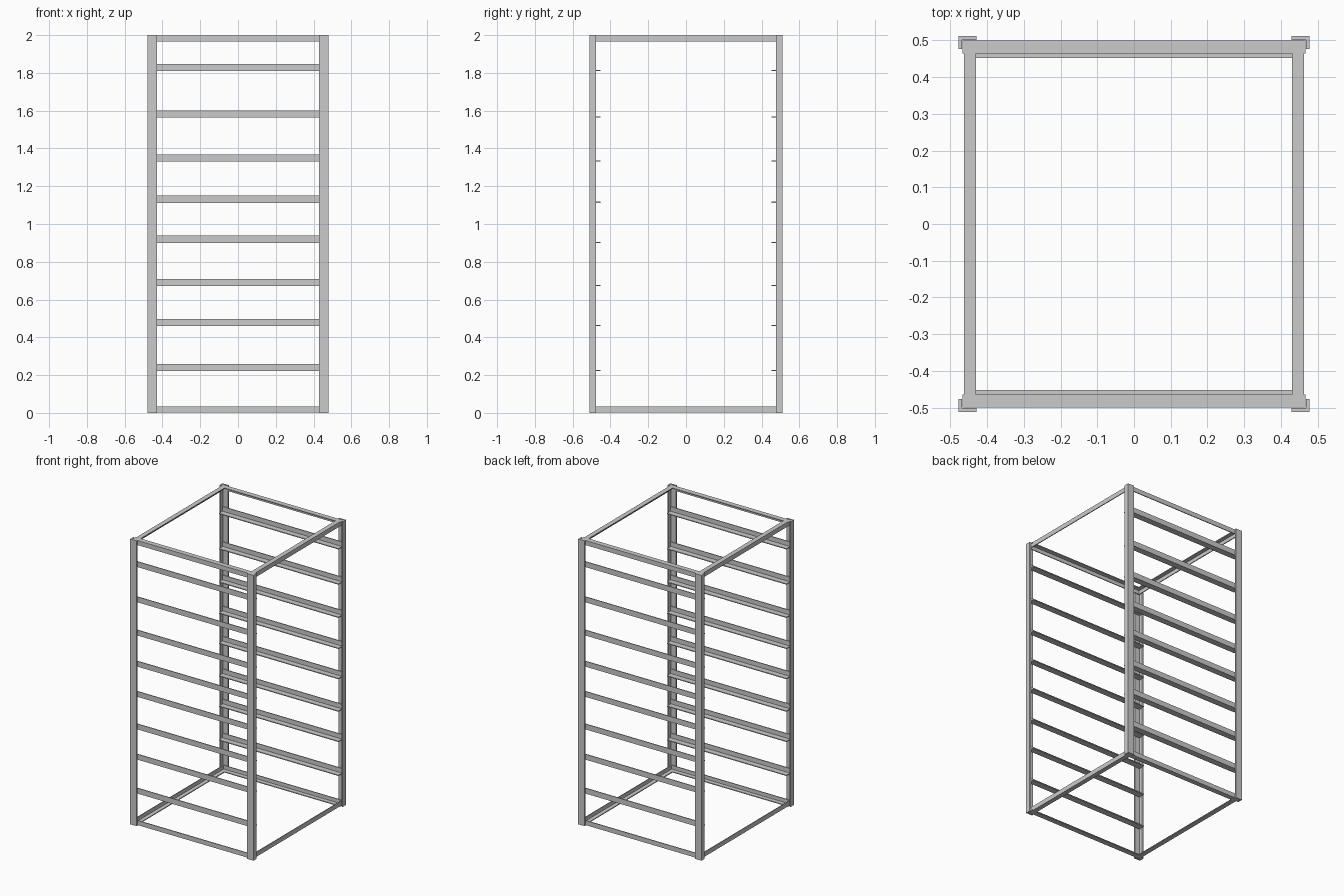
import bpy

if "Cube" in bpy.data.objects:
    bpy.data.objects.remove(bpy.data.objects["Cube"])


def prism(name, profile, place, start, end):
    """Extrude a closed profile from start to end; place maps (u, v, t) to xyz."""
    n = len(profile)
    verts = [place(u, v, t) for t in (start, end) for u, v in profile]
    faces = [tuple(range(n)), tuple(range(2 * n - 1, n - 1, -1))]
    faces += [(i, i + n, (i + 1) % n + n, (i + 1) % n) for i in range(n)]
    mesh = bpy.data.meshes.new(name)
    mesh.from_pydata(verts, [], faces)
    # consistent outward normals
    import bmesh
    bm = bmesh.new()
    bm.from_mesh(mesh)
    bmesh.ops.recalc_face_normals(bm, faces=bm.faces)
    bm.to_mesh(mesh)
    bm.free()
    obj = bpy.data.objects.new(name, mesh)
    bpy.context.collection.objects.link(obj)
    return obj


def angle(w, h, t):
    """L profile with its outer corner at the origin."""
    return [(0, 0), (w, 0), (w, t), (t, t), (t, h), (0, h)]


# corner posts: angle iron, open toward the inside
for sx, side in ((-1, "left"), (1, "right")):
    for sy, end in ((-1, "front"), (1, "back")):
        prism(f"{end}_{side}_post", angle(0.05, 0.035, 0.01),
              lambda u, v, t: (sx * (0.478 - u), sy * (0.511 - v), t), 0, 2)

# top and bottom frames: flange on the outermost level, web on the outside
for level, z0, sz in (("bottom", 0.003, 1), ("top", 1.998, -1)):
    for s, end, side in ((-1, "front", "left"), (1, "back", "right")):
        prism(f"{level}_{end}_bar", angle(0.036, 0.032, 0.006),
              lambda u, v, t: (t, s * (0.5 - u), z0 + sz * v), -0.467, 0.467)
        prism(f"{level}_{side}_bar", angle(0.033, 0.032, 0.006),
              lambda u, v, t: (s * (0.463 - u), t, z0 + sz * v), -0.5, 0.5)

# shelf rails: angle iron with the ledge pointing inward
for i, z in enumerate((0.222, 0.46, 0.672, 0.9, 1.112, 1.33, 1.563, 1.81)):
    for s, end in ((-1, "front"), (1, "back")):
        prism(f"{end}_shelf_rail_{i + 1}", angle(0.045, 0.038, 0.006),
              lambda u, v, t: (t, s * (0.497 - u), z + v), -0.463, 0.463)
